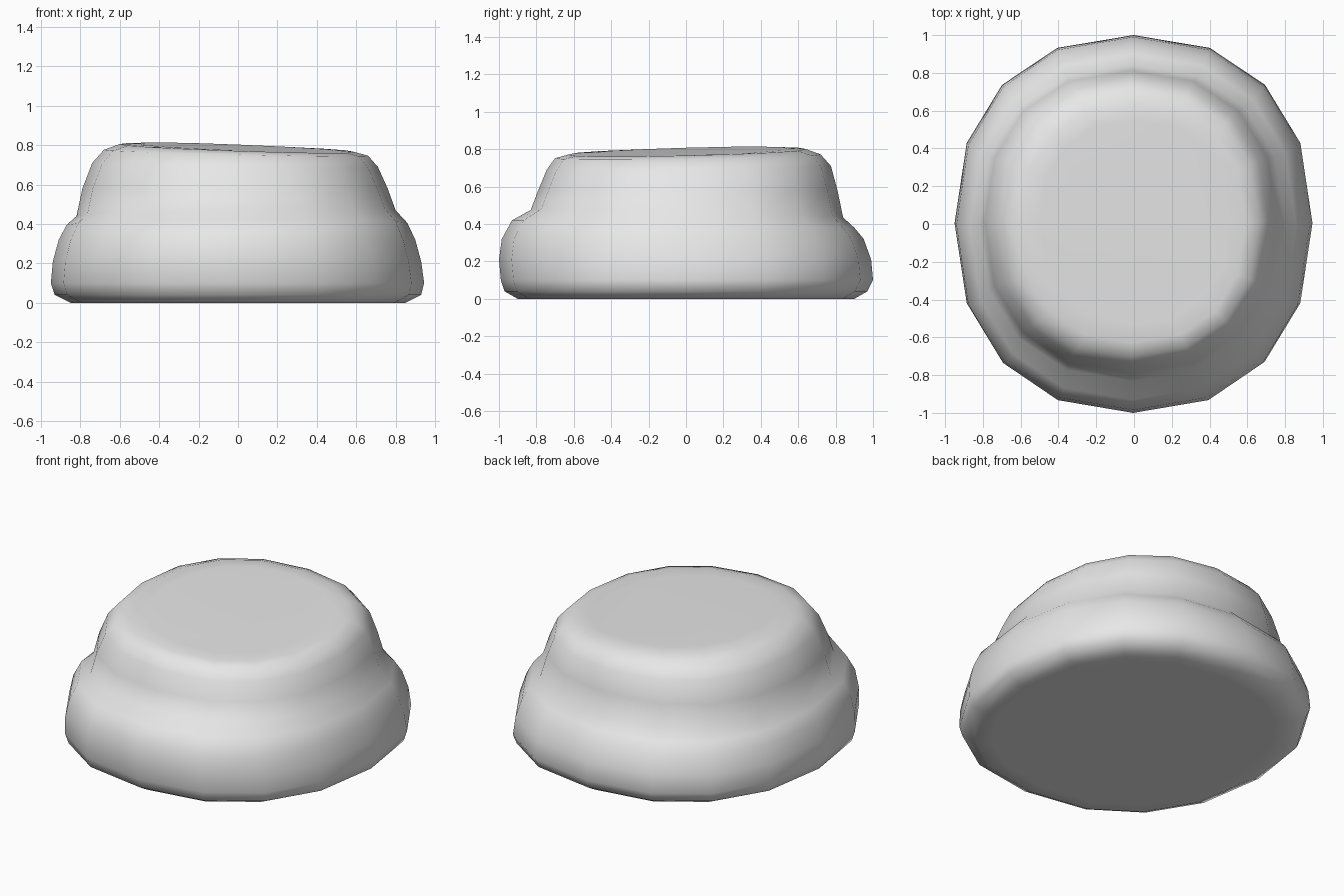
import bpy, bmesh
from math import cos, sin, pi, radians, copysign

cube = bpy.data.objects.get("Cube")
if cube:
    bpy.data.objects.remove(cube, do_unlink=True)

SIDES = 16
ROUNDNESS = 2.25  # a little squarer than an ellipse

# Rings from bottom to top: left, right, front and back reach, height, slant in x and y
RINGS = [
    (-.76, .76, -.81, .82, .00, 0, 0),
    (-.85, .85, -.90, .90, .00, 0, 0),
    (-.93, .93, -.97, .97, .04, 0, 0),
    (-.95, .945, -.99, 1.0, .10, 0, 0),
    (-.94, .93, -1.0, .99, .21, 0, 0),
    (-.91, .90, -.985, .95, .32, 0, 0),
    (-.87, .86, -.93, .90, .40, .005, -.02),
    (-.82, .80, -.83, .84, .455, .015, -.02),
    (-.79, .76, -.79, .81, .58, 0, 0),
    (-.74, .71, -.745, .775, .70, -.01, .01),
    (-.68, .66, -.70, .72, .762, -.015, .01),
    (-.60, .59, -.63, .64, .786, -.02, .015),
    (-.50, .50, -.53, .55, .788, -.02, .015),
]


def power(value):
    return copysign(abs(value) ** (2 / ROUNDNESS), value)


def add_ring(bm, left, right, front, back, height, slant_x, slant_y):
    verts = []
    for i in range(SIDES):
        angle = 2 * pi * i / SIDES
        u, v = power(cos(angle)), power(sin(angle))
        x = (left + right) / 2 + u * (right - left) / 2
        y = (front + back) / 2 + v * (back - front) / 2
        verts.append(bm.verts.new((x, y, height + slant_x * u + slant_y * v)))
    return verts


# Rounded two-step body
bm = bmesh.new()
rings = [add_ring(bm, *ring) for ring in RINGS]
for lower, upper in zip(rings, rings[1:]):
    for i in range(SIDES):
        j = (i + 1) % SIDES
        bm.faces.new((lower[i], lower[j], upper[j], upper[i]))
bm.faces.new(rings[0][::-1])
bm.faces.new(rings[-1])
bmesh.ops.recalc_face_normals(bm, faces=bm.faces)
mesh = bpy.data.meshes.new("stepped_body")
bm.to_mesh(mesh)
bm.free()

# Plain light grey
grey = bpy.data.materials.new("light_grey")
grey.use_nodes = True
grey.diffuse_color = (.8, .8, .8, 1)
grey.node_tree.nodes["Principled BSDF"].inputs["Base Color"].default_value = (.8, .8, .8, 1)
mesh.materials.append(grey)

body = bpy.data.objects.new("stepped_body", mesh)
bpy.context.collection.objects.link(body)
bpy.ops.object.select_all(action='DESELECT')
body.select_set(True)
bpy.context.view_layer.objects.active = body
bpy.ops.object.shade_smooth_by_angle(angle=radians(60))
